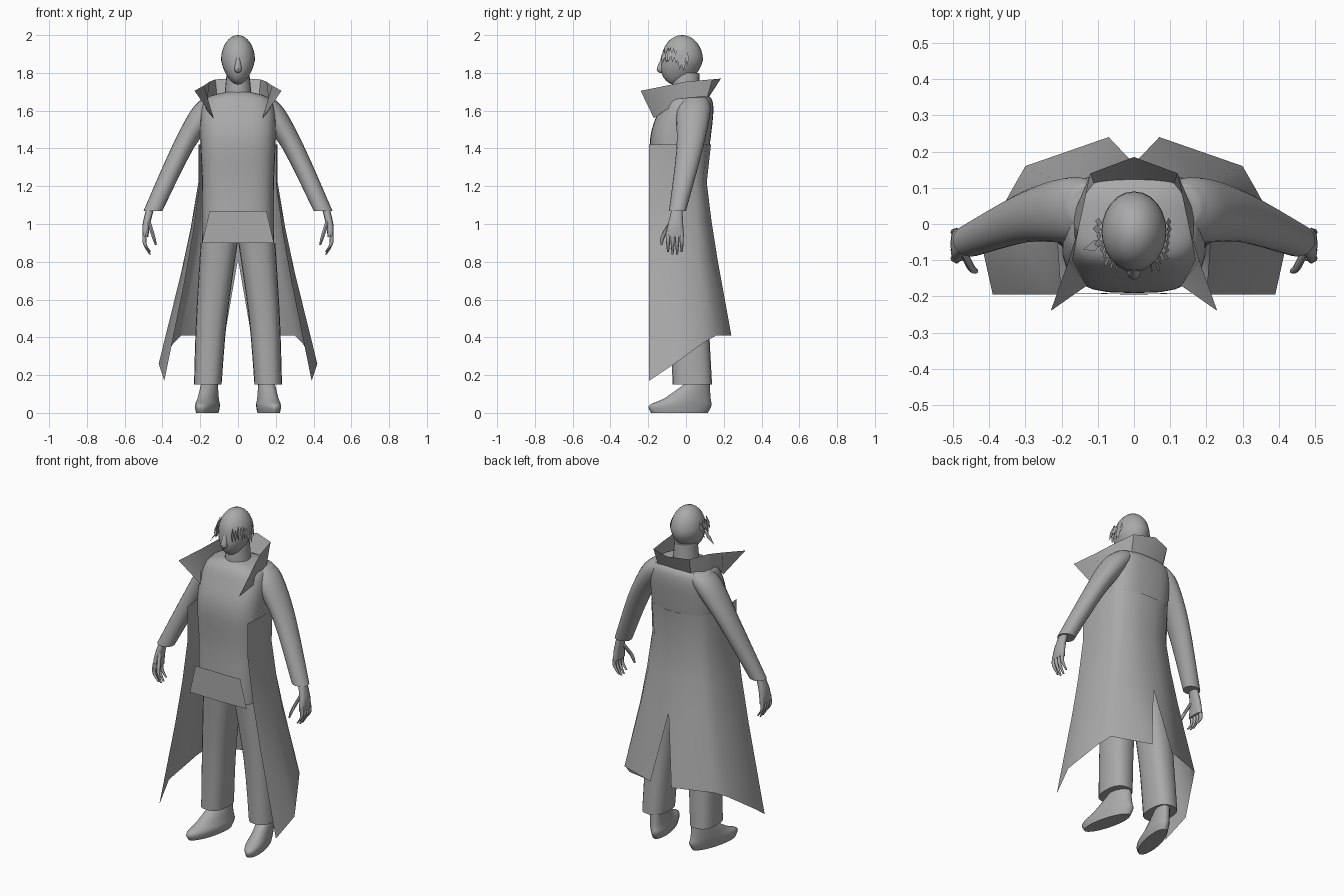
import bpy, bmesh, math, random
from mathutils import Vector

old_cube = bpy.data.objects.get("Cube")
if old_cube:
    bpy.data.objects.remove(old_cube, do_unlink=True)

GREY = (0.4, 0.4, 0.4, 1)
grey = bpy.data.materials.new("plain grey")
grey.use_nodes = True
grey.diffuse_color = GREY
grey.node_tree.nodes["Principled BSDF"].inputs["Base Color"].default_value = GREY


def finish(name, bm, mirror=False, sharp=50, closed=True):
    """Shade the mesh, link it and optionally mirror it across x."""
    if closed:
        bmesh.ops.recalc_face_normals(bm, faces=bm.faces[:])
    for face in bm.faces:
        face.smooth = True
    for edge in bm.edges:
        if len(edge.link_faces) == 2 and edge.calc_face_angle(0) > math.radians(sharp):
            edge.smooth = False
    mesh = bpy.data.meshes.new(name)
    bm.to_mesh(mesh)
    bm.free()
    mesh.materials.append(grey)
    part = bpy.data.objects.new(name, mesh)
    bpy.context.collection.objects.link(part)
    if mirror:
        modifier = part.modifiers.new("Mirror", 'MIRROR')
        modifier.merge_threshold = 0.0005


def smooth_rows(rows, steps=4):
    """Fill in rows along a smooth curve through the given ones."""
    rows = [Vector(row) for row in rows]
    padded = [rows[0]] + rows + [rows[-1]]
    result = []
    for before, start, end, after in zip(padded, padded[1:], padded[2:], padded[3:]):
        leave, arrive = (end - before) / 2, (after - start) / 2
        for step in range(steps):
            t = step / steps
            bend = leave * t * (1 - t) ** 2 - arrive * t * t * (1 - t)
            result.append(start.lerp(end, t * t * (3 - 2 * t)) + bend)
    return result + [rows[-1]]


def loft(name, rows, power=2, segments=20, mirror=True, shear=0, caps=True):
    """Skin level rounded slices: height, x centre, x radius, y centre, y radius."""
    bm = bmesh.new()
    rings = []
    for z, x_mid, x_radius, y_mid, y_radius in smooth_rows(rows):
        ring = []
        for i in range(segments):
            angle = math.tau * i / segments
            c, s = math.cos(angle), math.sin(angle)
            x = x_mid + x_radius * math.copysign(abs(c) ** (2 / power), c)
            y = y_mid + y_radius * math.copysign(abs(s) ** (2 / power), s)
            ring.append(bm.verts.new((x - shear * y, y, z)))
        rings.append(ring)
    for low, high in zip(rings, rings[1:]):
        for i in range(segments):
            j = (i + 1) % segments
            bm.faces.new((low[i], low[j], high[j], high[i]))
    if caps:
        bm.faces.new(rings[0])
        bm.faces.new(rings[-1])
    finish(name, bm, mirror)


def sheet(name, rows, sharp=50):
    """Thin mirrored cloth spanning rows of points."""
    bm = bmesh.new()
    grid = [[bm.verts.new(point) for point in row] for row in rows]
    for top, low in zip(grid, grid[1:]):
        for i in range(len(top) - 1):
            bm.faces.new((top[i], low[i], low[i + 1], top[i + 1]))
    bmesh.ops.remove_doubles(bm, verts=bm.verts[:], dist=0.0005)
    finish(name, bm, True, sharp, closed=False)


# Head: a ball whose lower half narrows and moves forward into the jaw
bm = bmesh.new()
bmesh.ops.create_uvsphere(bm, u_segments=24, v_segments=16, radius=1)
for vert in bm.verts:
    x, y, z = vert.co
    jaw = max(0, -z)
    vert.co = (x * 0.09 * (1 - jaw / 4), y * 0.11 - 0.02 - jaw * 0.03, 1.868 + z * 0.132)
finish("head", bm)
loft("neck", [(1.6, 0, 0.08, 0, 0.08), (1.8, 0, 0.06, 0, 0.07)], mirror=False)
loft("nose", [(1.8, 0, 0.01, -0.12, 0.02), (1.82, 0, 0.02, -0.13, 0.025),
              (1.88, 0, 0.01, -0.12, 0.01)], segments=8, mirror=False)

# Hair locks hanging around the temples
random.seed(4)
bm = bmesh.new()


def add_lock(root, tip, width):
    middle = (root + tip) / 2
    across = Vector((0, width, 0))
    points = (root, middle - across, tip, middle + across)
    bm.faces.new([bm.verts.new(point) for point in points])


for side in (-1, 1):
    for step in range(9):
        angle = math.radians(30 + step * 9)
        outward = Vector((side * math.sin(angle) * 0.09, -math.cos(angle) * 0.11, 0))
        root = outward + Vector((0, -0.02, random.uniform(1.89, 1.94)))
        drop = Vector((0, 0, -random.uniform(0.05, 0.1)))
        add_lock(root, root + drop + outward * random.uniform(0.1, 0.3), 0.012)
add_lock(Vector((-0.08, -0.05, 1.87)), Vector((-0.14, -0.07, 1.78)), 0.015)
finish("hair_locks", bm, closed=False)

# Torso, open at the hem
loft("torso", [(0.9, 0, 0.19, -0.03, 0.16), (1.2, 0, 0.19, -0.04, 0.14),
               (1.45, 0, 0.2, -0.03, 0.16), (1.6, 0, 0.195, 0, 0.145),
               (1.67, 0, 0.16, 0.01, 0.12), (1.7, 0, 0.06, 0, 0.07)],
     power=3, segments=28, mirror=False, caps=False)
sheet("waist_flap", [[(0, -0.192, 1.07), (0.15, -0.192, 1.07)],
                     [(0, -0.195, 0.9), (0.19, -0.19, 0.9)]])

# Arms and hands
loft("sleeves", [(1.07, 0.45, 0.05, -0.045, 0.045), (1.4, 0.295, 0.06, 0.02, 0.07),
                 (1.6, 0.17, 0.08, 0.04, 0.09), (1.67, 0.12, 0.06, 0.05, 0.06)])
loft("palms", [(0.93, 0.49, 0.015, -0.06, 0.05), (1, 0.485, 0.02, -0.055, 0.04),
               (1.1, 0.46, 0.02, -0.045, 0.025)], power=2.5, segments=12)
for finger in range(4):
    y = -0.095 + finger * 0.024
    tip = 0.83 + abs(finger - 1.5) * 0.015
    loft("finger_" + str(finger + 1),
         [(tip, 0.465, 0.005, y, 0.005), (0.9, 0.495, 0.01, y, 0.01),
          (0.96, 0.49, 0.012, y, 0.011)], segments=8)
loft("thumbs", [(0.89, 0.435, 0.005, -0.13, 0.006), (0.94, 0.45, 0.01, -0.12, 0.012),
                (1.02, 0.475, 0.01, -0.07, 0.015)], segments=8)

# Trousers and feet
loft("trousers", [(0.15, 0.16, 0.073, 0.033, 0.105), (0.5, 0.14, 0.082, 0.02, 0.1),
                  (0.9, 0.1, 0.098, 0, 0.11)], power=2.5)
loft("feet", [(0, 0.155, 0.05, -0.035, 0.15), (0.04, 0.155, 0.055, -0.03, 0.165),
              (0.08, 0.16, 0.05, 0.01, 0.12), (0.17, 0.165, 0.04, 0.07, 0.055)],
     shear=0.22)

# Open coat: outlines run from the front edge to the middle of the back,
# and the skirt flares from the waist to a slit, slanting hem
waist = [(0.2, -0.195), (0.21, -0.06), (0.19, 0.05), (0.15, 0.09), (0.05, 0.11), (0, 0.11)]
hem = [(0.39, -0.195, 0.17), (0.42, -0.06, 0.26), (0.34, 0.09, 0.37), (0.3, 0.16, 0.41),
       (0.07, 0.24, 0.41), (0.07, 0.24, 0.41)]
coat_rows = [[(x, max(y, y * 1.2), 1.42) for x, y in waist]]
for drop in (0, 0.25, 0.5, 1):
    flare = drop ** 1.2
    row = []
    for (x, y), (hem_x, hem_y, hem_z) in zip(waist, hem):
        # The back stays joined along the middle above the slit
        spread = 0 if x == 0 and drop < 1 else flare
        row.append((x + (hem_x - x) * spread, y + (hem_y - y) * flare,
                    1.22 + (hem_z - 1.22) * drop))
    coat_rows.append(row)
sheet("coat", coat_rows, sharp=70)

# Flared collar, falling from the nape to pointed lapels
collar_base = [(0, 0.12), (0.11, 0.11), (0.17, 0.02), (0.17, -0.1), (0.13, -0.17)]
collar_rim = [(0, 0.185), (0.12, 0.14), (0.15, 0), (0.18, -0.1), (0.23, -0.24)]


def falling(outline, height, fall):
    last = len(outline) - 1
    return [(x, y, height - fall * (i / last) ** 2) for i, (x, y) in enumerate(outline)]


sheet("collar", [falling(collar_rim, 1.77, 0.065), falling(collar_base, 1.67, 0.11)], sharp=40)
